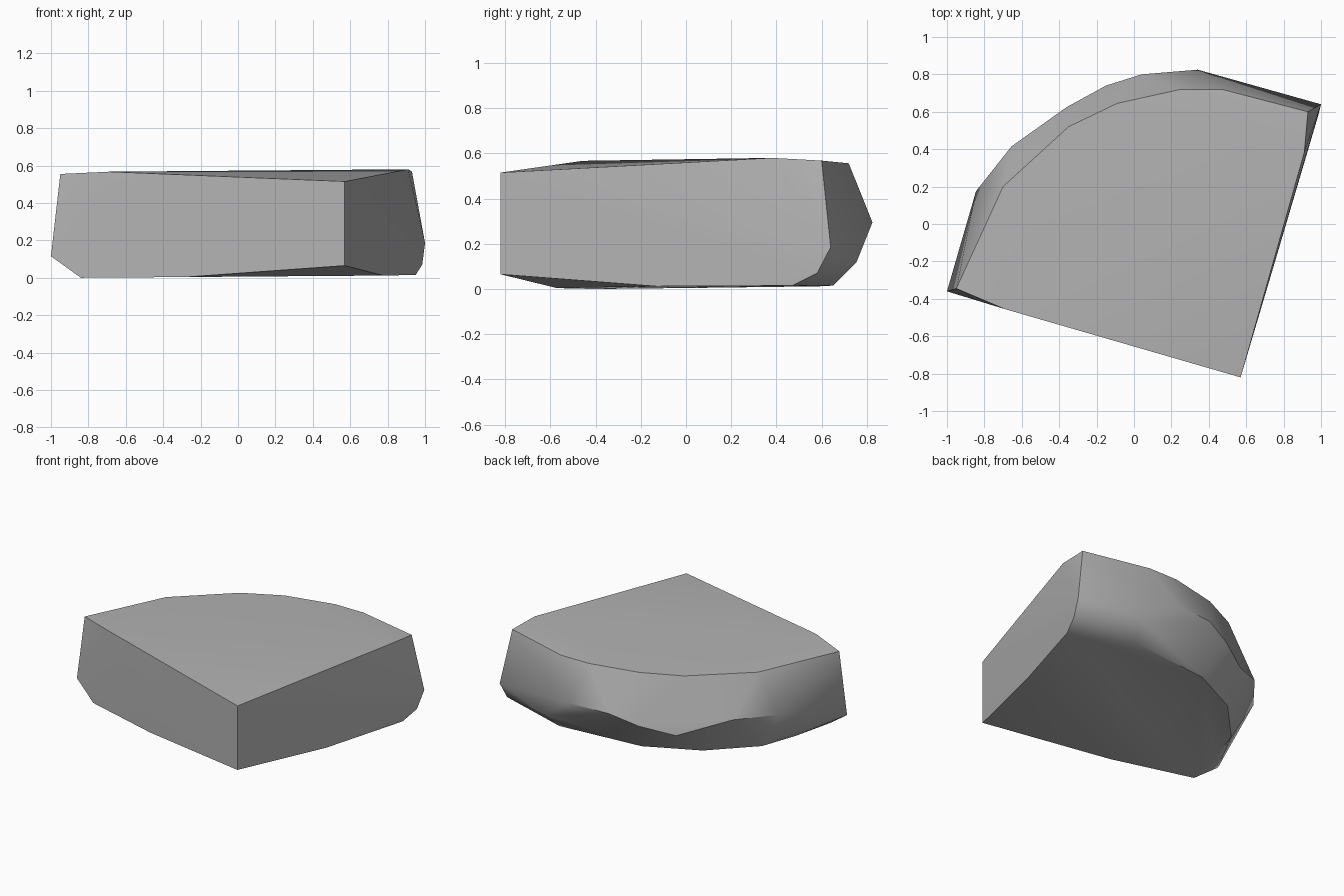
import bpy
import bmesh
import math

cube = bpy.data.objects.get("Cube")
if cube:
    bpy.data.objects.remove(cube, do_unlink=True)

# Top rim, from the square corner round the curved back
top_rim = [(0.57, -0.82, 0.515), (0.91, 0.38, 0.58), (0.93, 0.60, 0.568),
           (0.47, 0.72, 0.556), (0.25, 0.72, 0.556), (-0.09, 0.645, 0.555),
           (-0.35, 0.52, 0.552), (-0.70, 0.20, 0.55), (-0.95, -0.345, 0.555),
           (-0.69, -0.455, 0.567)]

# Widest line of the bulging back
bulge = [(1.0, 0.64, 0.185), (0.34, 0.825, 0.295), (0.04, 0.80, 0.29),
         (-0.15, 0.74, 0.23), (-0.36, 0.625, 0.175), (-0.655, 0.415, 0.285),
         (-0.845, 0.175, 0.28), (-1.0, -0.36, 0.115)]

# Chamfer and bottom rim
bottom_rim = [(0.57, -0.82, 0.065), (0.775, -0.13, 0.012), (0.95, 0.47, 0.015),
              (0.985, 0.58, 0.07), (0.57, 0.755, 0.12), (0.53, 0.65, 0.015),
              (-0.07, 0.594, 0.012), (-0.425, 0.42, 0.01), (-0.69, 0.142, 0.006),
              (-0.777, -0.12, 0.003), (-0.84, -0.406, 0.0), (-0.28, -0.571, 0.004)]

# Wrap the rims in one solid stone
bm = bmesh.new()
for point in top_rim + bulge + bottom_rim:
    bm.verts.new(point)
hull = bmesh.ops.convex_hull(bm, input=bm.verts[:])
unused = [v for v in bm.verts if not v.link_faces]
bmesh.ops.delete(bm, geom=unused, context='VERTS')
bmesh.ops.recalc_face_normals(bm, faces=bm.faces[:])
mesh = bpy.data.meshes.new("stone_wedge")
bm.to_mesh(mesh)
bm.free()

stone = bpy.data.objects.new("stone_wedge", mesh)
bpy.context.collection.objects.link(stone)

# Plain grey stone
grey = (0.45, 0.45, 0.45, 1.0)
mat = bpy.data.materials.new("grey_stone")
mat.use_nodes = True
mat.diffuse_color = grey
mat.node_tree.nodes["Principled BSDF"].inputs["Base Color"].default_value = grey
mesh.materials.append(mat)

# Soft facets with sharp rims
bpy.ops.object.select_all(action='DESELECT')
stone.select_set(True)
bpy.context.view_layer.objects.active = stone
bpy.ops.object.shade_smooth_by_angle(angle=math.radians(40))
